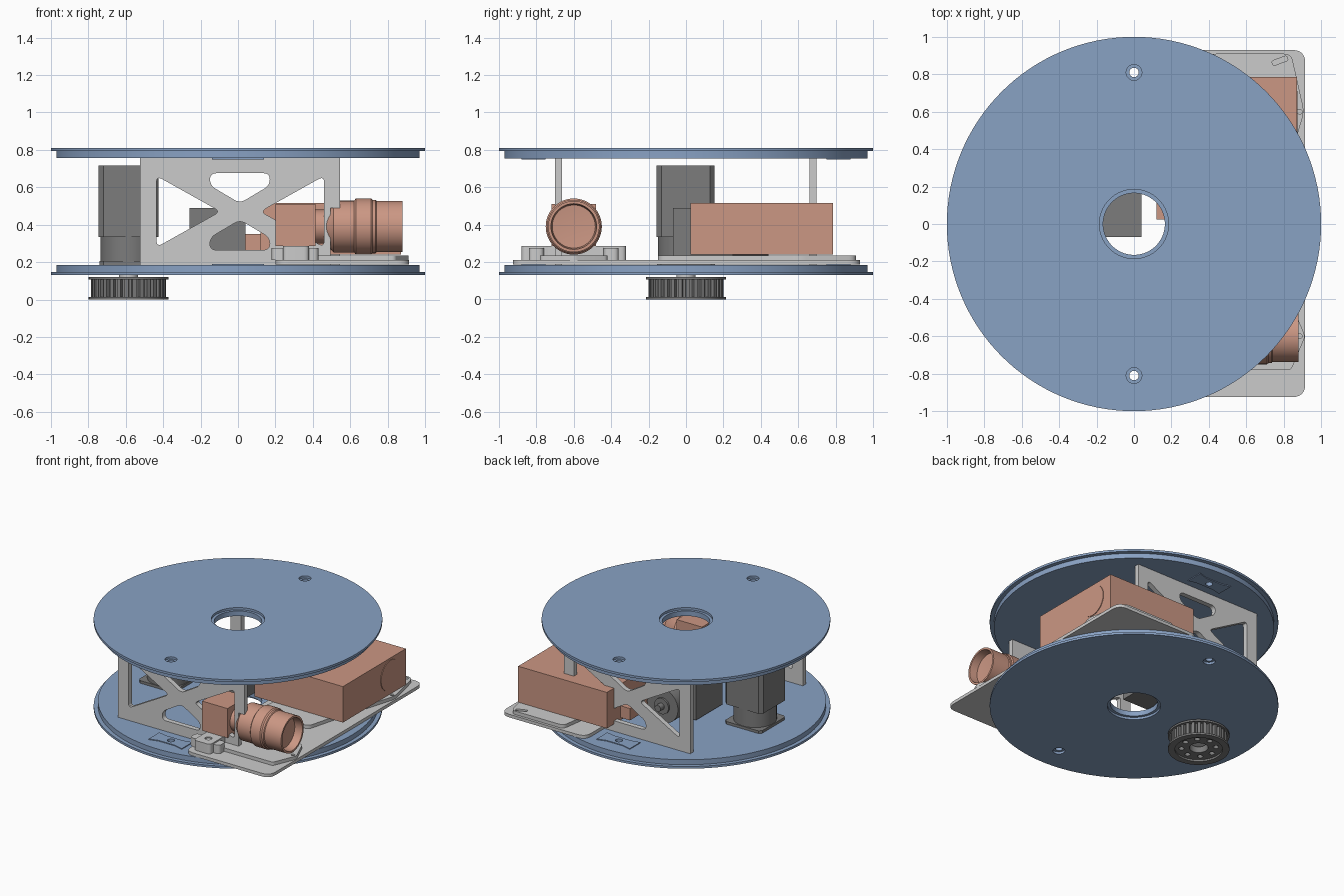
import bpy, bmesh, math
from mathutils import Vector, Matrix

if "Cube" in bpy.data.objects:
    bpy.data.objects.remove(bpy.data.objects["Cube"])


def material(name, rgb):
    m = bpy.data.materials.new(name)
    m.diffuse_color = (*rgb, 1)
    m.use_nodes = True
    m.node_tree.nodes["Principled BSDF"].inputs["Base Color"].default_value = m.diffuse_color
    return m


BLUE = material("blue", (0.25, 0.36, 0.55))
COPPER = material("copper", (0.60, 0.31, 0.23))
DARK = material("dark_grey", (0.20, 0.20, 0.20))


def finish(name, bm, mat=None):
    bmesh.ops.remove_doubles(bm, verts=bm.verts, dist=1e-5)
    bmesh.ops.recalc_face_normals(bm, faces=bm.faces)
    me = bpy.data.meshes.new(name)
    bm.to_mesh(me)
    bm.free()
    ob = bpy.data.objects.new(name, me)
    bpy.context.collection.objects.link(ob)
    if mat:
        me.materials.append(mat)
    bpy.ops.object.select_all(action='DESELECT')
    ob.select_set(True)
    bpy.context.view_layer.objects.active = ob
    bpy.ops.object.shade_smooth_by_angle(angle=math.radians(30))
    return ob


def circle(x, y, r, n=32):
    return [(x + r * math.cos(math.tau * i / n), y + r * math.sin(math.tau * i / n)) for i in range(n)]


def rounded(pts, r, n=6):
    """Polygon with every corner rounded by about r."""
    out = []
    for i, p in enumerate(pts):
        p = Vector(p)
        a, b = Vector(pts[i - 1]) - p, Vector(pts[(i + 1) % len(pts)]) - p
        s, e = p + a.normalized() * r, p + b.normalized() * r
        for k in range(n + 1):
            t = k / n
            out.append(tuple(s * (1 - t) ** 2 + p * 2 * t * (1 - t) + e * t * t))
    return out


def rect(x0, x1, y0, y1):
    return [(x0, y0), (x1, y0), (x1, y1), (x0, y1)]


def sheet(name, loops, lo, hi, axis='z', mat=None):
    """Outline with holes, extruded from lo to hi along an axis."""
    cu = bpy.data.curves.new(name, 'CURVE')
    cu.dimensions, cu.fill_mode, cu.extrude = '2D', 'BOTH', (hi - lo) / 2
    for loop in loops:
        sp = cu.splines.new('POLY')
        sp.points.add(len(loop) - 1)
        for q, p in zip(sp.points, loop):
            q.co = (p[0], p[1], 0, 1)
        sp.use_cyclic_u = True
    tmp = bpy.data.objects.new(name + "_outline", cu)
    bpy.context.collection.objects.link(tmp)
    dg = bpy.context.evaluated_depsgraph_get()
    me = bpy.data.meshes.new_from_object(tmp.evaluated_get(dg))
    bm = bmesh.new()
    bm.from_mesh(me)
    bpy.data.objects.remove(tmp)
    bpy.data.meshes.remove(me)
    mid = (lo + hi) / 2
    if axis == 'y':
        bm.transform(Matrix.Translation((0, mid, 0)) @ Matrix.Rotation(math.pi / 2, 4, 'X'))
    else:
        bm.transform(Matrix.Translation((0, 0, mid)))
    return finish(name, bm, mat)


def lathe(name, profile, loc, axis='z', mat=None, n=64):
    """Revolve (radius, height) points that start and end on the axis."""
    bm = bmesh.new()
    vs = [bm.verts.new((r, 0, h)) for r, h in profile]
    es = [bm.edges.new(p) for p in zip(vs, vs[1:])]
    bmesh.ops.spin(bm, geom=vs + es, axis=(0, 0, 1), cent=(0, 0, 0), angle=math.tau, steps=n)
    rot = {'x': Matrix.Rotation(math.pi / 2, 4, 'Y'), 'y': Matrix.Rotation(-math.pi / 2, 4, 'X'),
           'z': Matrix.Identity(4)}[axis]
    bm.transform(Matrix.Translation(loc) @ rot)
    return finish(name, bm, mat)


def box(name, x, y, z, mat=None, bevel=0):
    bm = bmesh.new()
    bmesh.ops.create_cube(bm, size=1)
    size = Matrix.Diagonal((x[1] - x[0], y[1] - y[0], z[1] - z[0], 1))
    bm.transform(Matrix.Translation((sum(x) / 2, sum(y) / 2, sum(z) / 2)) @ size)
    if bevel:
        up = [e for e in bm.edges if abs(e.verts[0].co.z - e.verts[1].co.z) > 0.01]
        bmesh.ops.bevel(bm, geom=up, offset=bevel, segments=1, affect='EDGES')
    return finish(name, bm, mat)


# Top and bottom discs: wide outer rim, narrower inner layer, stepped holes
def disc_layer(name, radius, hole, screw, lo, hi):
    sheet(name, [circle(0, 0, radius, 128), circle(0, 0, hole, 64),
                 circle(0, 0.81, screw), circle(0, -0.81, screw)], lo, hi, mat=BLUE)


disc_layer("top_disc_rim", 1.0, 0.185, 0.042, 0.793, 0.81)
disc_layer("top_disc", 0.97, 0.165, 0.025, 0.755, 0.793)
disc_layer("bottom_disc_rim", 1.0, 0.185, 0.042, 0.13, 0.147)
disc_layer("bottom_disc", 0.97, 0.165, 0.025, 0.147, 0.185)

# Thin screw pads on the inner faces of the discs
for s in (-1, 1):
    for lo, hi in ((0.185, 0.191), (0.749, 0.755)):
        pad = [(-0.14, 0.75), (-0.07, 0.765), (0.07, 0.765), (0.14, 0.75),
               (0.14, 0.88), (0.07, 0.86), (-0.07, 0.86), (-0.14, 0.88)]
        sheet("screw_pad", [[(x, y * s) for x, y in pad], circle(0, 0.81 * s, 0.025)], lo, hi, mat=BLUE)

# Side plates with truss cut-outs; front one is notched for the lens
windows = [rounded(w, 0.035) for w in (
    [(-0.435, 0.28), (-0.435, 0.66), (-0.095, 0.47)],
    [(0.46, 0.28), (0.46, 0.66), (0.12, 0.47)],
    [(-0.15, 0.675), (0.17, 0.675), (0.17, 0.61), (0.01, 0.515), (-0.15, 0.61)],
    [(-0.15, 0.265), (0.17, 0.265), (0.17, 0.33), (0.01, 0.425), (-0.15, 0.33)])]
notched = [(-0.525, 0.185), (0.495, 0.185), (0.495, 0.49), (0.545, 0.49), (0.545, 0.755), (-0.525, 0.755)]
sheet("front_plate", [notched] + windows, -0.70, -0.662, 'y')
sheet("back_plate", [rect(-0.525, 0.545, 0.185, 0.755)] + windows, 0.66, 0.698, 'y')

# Base shelf and the two brackets lying on it
sheet("shelf", [rounded(rect(0.2, 0.915, -0.925, 0.93), 0.07)], 0.186, 0.21)
slot = rounded([(0.745, 0.845), (0.825, 0.875), (0.815, 0.9), (0.735, 0.87)], 0.012)
sheet("box_bracket", [rounded([(0.25, -0.15), (0.7, -0.15), (0.82, 0.3), (0.91, 0.6), (0.84, 0.91), (0.4, 0.91)], 0.04),
                      slot, circle(0.885, 0.6, 0.013, 16)], 0.21, 0.236)
sheet("lens_bracket", [rounded([(0.3, -0.78), (0.84, -0.78), (0.915, -0.6), (0.84, -0.42), (0.3, -0.42)], 0.02),
                       circle(0.885, -0.6, 0.013, 16)], 0.21, 0.236)

# Clamp feet either side of the camera
for y0, y1 in ((-0.88, -0.72), (-0.48, -0.32)):
    m = (y0 + y1) / 2
    sheet("clamp_foot", [rounded(rect(0.24, 0.38, y0, y1), 0.03), circle(0.31, m, 0.025)], 0.21, 0.285)
    sheet("clamp_ear", [rounded(rect(0.18, 0.43, m - 0.04, m + 0.04), 0.03)], 0.21, 0.275)
box("clamp_bridge", (0.24, 0.38), (-0.74, -0.46), (0.21, 0.285))

# Camera body and lens barrel
box("camera_body", (0.2, 0.415), (-0.72, -0.48), (0.285, 0.51), COPPER)
lathe("lens", [(0, 0.40), (0.09, 0.40), (0.09, 0.46), (0.115, 0.49), (0.138, 0.51), (0.138, 0.62),
               (0.15, 0.63), (0.15, 0.71), (0.143, 0.72), (0.143, 0.735), (0.137, 0.74), (0.137, 0.88),
               (0.122, 0.88), (0.115, 0.82), (0, 0.81)], (0, -0.6, 0.39), 'x', COPPER)

# Projector box with round window and side connector
box("projector_box", (0.12, 0.87), (0.025, 0.785), (0.24, 0.515), COPPER)
lathe("round_window", [(0, 0), (0.115, 0), (0.115, 0.006), (0, 0.006)], (0.869, 0.595, 0.385), 'x', COPPER)
box("side_connector", (0.04, 0.12), (0.35, 0.62), (0.26, 0.35), COPPER)

# Upright drive motor: flange, gearbox, body and shaft
MX = -0.585
box("motor_flange", (MX - 0.155, MX + 0.155), (-0.155, 0.155), (0.185, 0.205), DARK, 0.02)
lathe("motor_gearbox", [(0, 0.2), (0.15, 0.2), (0.15, 0.335), (0, 0.335)], (MX, 0, 0), 'z', DARK)
box("motor_body", (MX - 0.16, MX + 0.16), (-0.157, 0.153), (0.335, 0.715), DARK, 0.025)
lathe("motor_shaft", [(0, 0.05), (0.05, 0.05), (0.05, 0.19), (0, 0.19)], (MX, 0, 0))

# Second motor lying along y with a round gearbox face
box("inner_motor", (-0.26, 0.04), (-0.07, 0.25), (0.2, 0.49), DARK)
lathe("inner_motor_face", [(0, 0.25), (0.13, 0.25), (0.13, 0.44), (0.06, 0.44), (0.06, 0.455), (0.025, 0.455),
                           (0.025, 0.5), (0, 0.5)], (-0.11, 0, 0.345), 'y', DARK)

# Toothed belt pulley below the bottom disc
TEETH = 30
teeth = []
for i in range(TEETH):
    for f, r in ((0, 0.2), (0.5, 0.2), (0.6, 0.178), (0.9, 0.178)):
        a = math.tau * (i + f) / TEETH
        teeth.append((MX + r * math.cos(a), r * math.sin(a)))
bolts = [circle(MX + 0.12 * math.cos(k * math.pi / 4), 0.12 * math.sin(k * math.pi / 4), 0.02, 16) for k in range(8)]
sheet("pulley_teeth", [teeth, circle(MX, 0, 0.065)] + bolts, 0.014, 0.106, mat=DARK)
for lo, hi in ((0, 0.014), (0.106, 0.12)):
    sheet("pulley_flange", [circle(MX, 0, 0.213, 64), circle(MX, 0, 0.165, 64)], lo, hi, mat=DARK)
